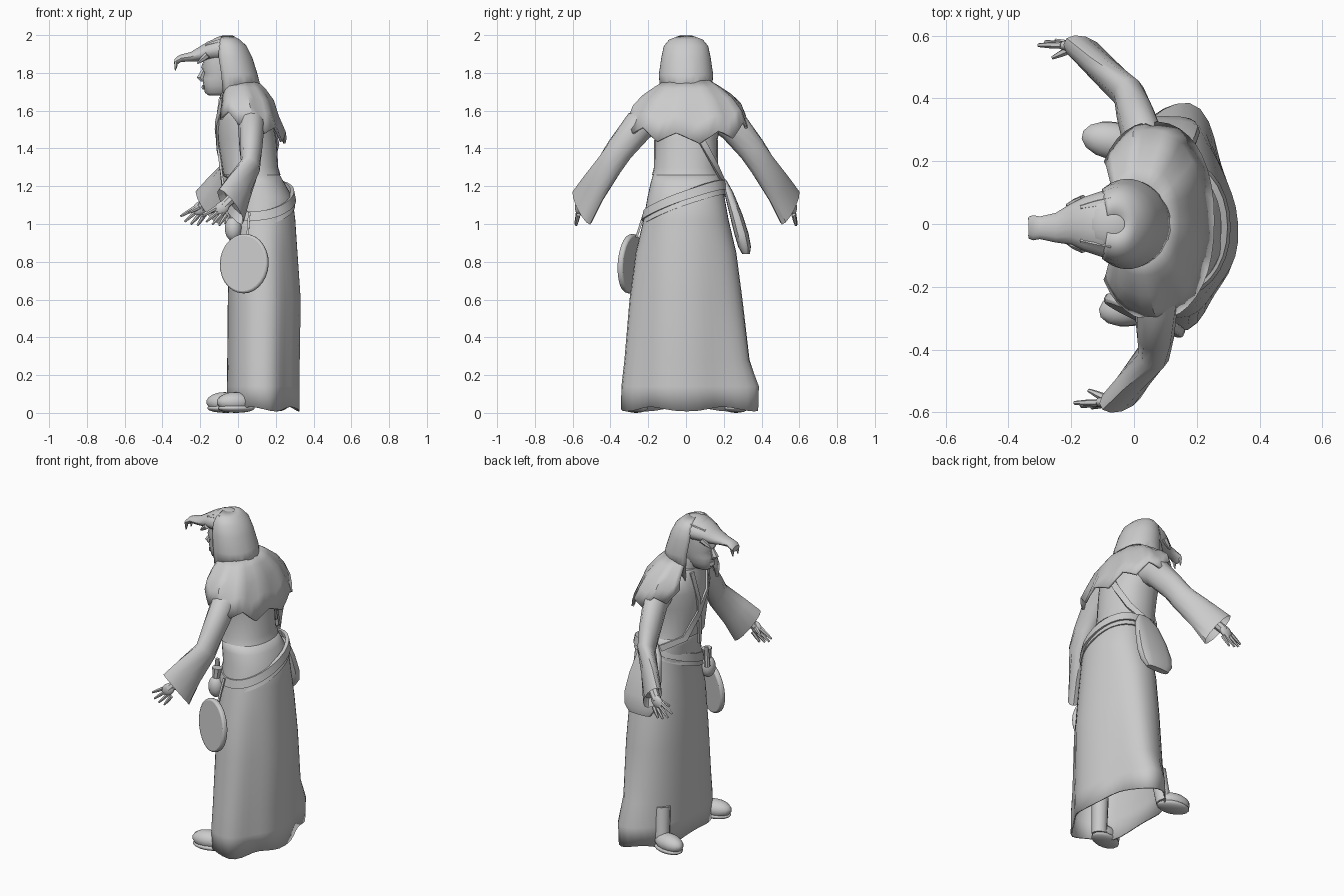
import bpy, bmesh, math
from mathutils import Vector as V

if "Cube" in bpy.data.objects:
    bpy.data.objects.remove(bpy.data.objects["Cube"])
TAU = 2 * math.pi


def finish(ob, thick=0.0, angle=40):
    if thick:
        m = ob.modifiers.new("cloth_thickness", 'SOLIDIFY')
        m.thickness, m.offset = thick, 0
    bpy.ops.object.select_all(action='DESELECT')
    ob.select_set(True)
    bpy.context.view_layer.objects.active = ob
    bpy.ops.object.shade_smooth_by_angle(angle=math.radians(angle))
    return ob


def loft(name, rings, closed=True, caps=(True, True), thick=0.0, angle=40):
    """Skin a list of equal-length point rings."""
    bm = bmesh.new()
    vs = [[bm.verts.new(p) for p in r] for r in rings]
    n = len(vs[0])
    for a, b in zip(vs, vs[1:]):
        for i in range(n if closed else n - 1):
            j = (i + 1) % n
            bm.faces.new((a[i], a[j], b[j], b[i]))
    if closed:
        for flag, r in zip(caps, (vs[0], vs[-1])):
            if flag:
                bm.faces.new(r)
    bmesh.ops.recalc_face_normals(bm, faces=bm.faces)
    me = bpy.data.meshes.new(name)
    bm.to_mesh(me)
    bm.free()
    ob = bpy.data.objects.new(name, me)
    bpy.context.collection.objects.link(ob)
    return finish(ob, thick, angle)


def oval(z, x0, x1, ry, cy=0, n=24, a0=0, a1=TAU, swell=None, dz=None, pw=0.9):
    """Horizontal ring; angle 0 is the figure's face side (-x)."""
    pts = []
    full = abs(a1 - a0 - TAU) < 1e-4
    for i in range(n):
        a = a0 + (a1 - a0) * i / (n if full else n - 1)
        c, s = math.cos(a), math.sin(a)
        k = swell(a) if swell else 1
        sc = lambda t: math.copysign(abs(t) ** pw, t)
        pts.append(V(((x0 + x1) / 2 - (x1 - x0) / 2 * sc(c) * k, cy + ry * sc(s) * k,
                      z + (dz(a, i) if dz else 0))))
    return pts


def ring(c, a, b, n=12):
    c, a, b = V(c), V(a), V(b)
    return [c + a * math.cos(TAU * i / n) + b * math.sin(TAU * i / n) for i in range(n)]


def spike(name, p, q, r0, r1, n=6):
    p, q = V(p), V(q)
    d = (q - p).normalized()
    a = d.orthogonal().normalized()
    b = d.cross(a)
    m = p.lerp(q, 0.55)
    return loft(name, [ring(c, a * r, b * r, n) for c, r in ((p, r0), (m, (r0 * 2 + r1) / 3), (q, r1))])


def ball(name, loc, scale, rot=(0, 0, 0), seg=14):
    bpy.ops.mesh.primitive_uv_sphere_add(segments=seg, ring_count=9, location=loc, rotation=rot)
    ob = bpy.context.object
    ob.name, ob.scale = name, scale
    return finish(ob, angle=60)


def strap(name, pts, w, bevel=0.006):
    """Flat band along points, lying against the body."""
    ps = [V(p) for p in pts]
    rings = []
    for i, p in enumerate(ps):
        d = (ps[min(i + 1, len(ps) - 1)] - ps[max(i - 1, 0)]).normalized()
        out = V((p.x - 0.06, p.y, 0)).normalized()
        side = d.cross(out).normalized()
        o = side.cross(d)
        rings.append([p + side * w + o * bevel, p - side * w + o * bevel,
                      p - side * w - o * bevel, p + side * w - o * bevel])
    return loft(name, rings)


# long skirt of the robe: valleys beside the back fold, flared side at the hem
def folds(f, flare):
    def k(a):
        b = a - .15 * max(0, -math.cos(a))
        back = max(0, -math.cos(a)) ** .5
        return 1 - f * back * (1 - math.cos(4 * b)) / 2 + flare * math.exp(-((a - 1.8) / .5) ** 2)
    return k
wavy = lambda a, i: .012 * math.cos(5 * a)
skirt = [(0.02, -.055, .325, .345, .005, .15, .1), (.14, -.055, .325, .338, 0, .15, .15),
         (.28, -.053, .325, .322, 0, .14, .04), (.6, -.05, .33, .295, 0, .12, 0), (.85, -.045, .312, .262, 0, .08, 0),
         (1.02, -.035, .3, .222, 0, .04, 0), (1.14, -.04, .285, .2, 0, 0, 0), (1.21, -.05, .245, .185, 0, 0, 0),
         (1.28, -.06, .205, .165, 0, 0, 0)]
loft("robe_skirt", [oval(z, a, b, r, cy, 40, swell=folds(f, g), dz=wavy if z < .1 else None)
                    for z, a, b, r, cy, f, g in skirt], caps=(False, False), thick=0.008)

# torso and vest
loft("vest_torso", [oval(*t) for t in ((1.26, -.078, .225, .18), (1.3, -.085, .213, .17), (1.45, -.108, .205, .168),
                                       (1.55, -.11, .18, .19), (1.62, -.1, .15, .18), (1.68, -.09, .1, .11))],
     caps=(False, True))


# slanted belts
def belt(name, z, g, h):
    tilt = lambda a, i: .08 * math.sin(a) - .025 * math.cos(a)
    rs = [oval(z + dz, -.05 - e, .3 + e, .218 + e, -.01, 30, dz=tilt, pw=.95)
          for dz, e in ((-h, g - .02), (-h, g), (h, g - .01), (h, g - .03))]
    loft(name, rs, caps=(False, False))
belt("belt_upper", 1.125, .008, .025)
belt("belt_lower", 1.09, .003, .018)


# shoulder capelet with jagged hem, open at the chest
def hem(amount):
    return lambda a, i: amount * ((.026, 0, -.03, 0)[i % 4] + (.085 if math.cos(a) < 0 else .05) * math.cos(a))
cape = [(1.76, -.05, .09, .105, 0), (1.72, -.085, .14, .17, .1), (1.67, -.1, .185, .235, .3),
        (1.61, -.11, .212, .285, .7), (1.54, -.12, .25, .31, 1)]
loft("shoulder_capelet", [oval(z, a, b, r, .01, 31, .6, TAU - .6, dz=hem(k)) for z, a, b, r, k in cape],
     closed=False, thick=.014)

# neck, face, nose, lips
loft("neck", [ring((.01, 0, 1.6), (.08, 0, 0), (0, .08, 0)), ring((-.06, 0, 1.75), (.06, 0, 0), (0, .06, 0))])
loft("face", [oval(*t, n=16) for t in ((1.68, -.155, -.06, .025), (1.695, -.175, -.02, .045), (1.73, -.183, 0, .06),
                                       (1.77, -.188, .02, .072), (1.80, -.178, .03, .075), (1.83, -.195, .04, .08),
                                       (1.9, -.17, .04, .08))])
loft("nose", [ring((-.18, 0, 1.82), (0, .01, 0), (.012, 0, 0), 6), ring((-.2, 0, 1.775), (0, .02, 0), (.022, 0, 0), 6),
              ring((-.185, 0, 1.755), (0, .016, 0), (.015, 0, 0), 6)])
loft("lips", [ring((-.182, 0, z), (0, .022, 0), (w, 0, 0), 8) for z, w in ((1.712, .006), (1.724, .012), (1.736, .006))])

# hood draped around the head, with lappets beside the face
lap = lambda k: (lambda a, i: k * (-.13 * max(0, math.cos(a)) + (.01 if i % 3 else -.01)))
hood = [(1.992, -.1, -.03, .03, 0), (1.972, -.12, .005, .085, 0), (1.94, -.14, .04, .112, 0), (1.88, -.15, .07, .125, 0),
        (1.79, -.14, .098, .138, 0), (1.71, -.13, .118, .13, 1)]
loft("hood", [oval(z, a, b, r, 0, 25, 1.0, TAU - 1.0, dz=lap(k), pw=1) for z, a, b, r, k in hood],
     closed=False, thick=.012)
ball("hood_crown", (-.065, 0, 1.935), (.095, .095, .063))

# animal skull mask on top of the hood
skull = [(-.03, 1.92, .1, .06), (-.1, 1.925, .106, .066), (-.16, 1.915, .086, .052), (-.2, 1.9, .066, .042),
         (-.25, 1.885, .047, .026), (-.3, 1.878, .036, .02), (-.322, 1.866, .04, .022), (-.337, 1.855, .034, .016)]
loft("skull_mask", [ring((x, -.012 * (x < -.2), z), (0, ry, 0), (0, 0, rz), 14) for x, z, ry, rz in skull])
for s in (-1, 1):
    spike("fang", (-.327, s * .027 - .012, 1.86), (-.332, s * .024 - .012, 1.812), .011, .002)
    spike("cheek_spur", (-.16, s * .076, 1.895), (-.215, s * .06, 1.85), .018, .004)
    spike("brow_ridge", (-.07, s * .07, 1.965), (-.17, s * .052, 1.945), .02, .008)

# sleeves and hands; the two arms differ by a forward shift
for s, fwd in ((-1, 0), (1, -.115)):
    sh = lambda x, y, z, k=1: (x + fwd * k, s * y, z)
    d = lambda x, y, z: (x, s * y, z)
    loft("sleeve", [ring(sh(.06, .14, 1.57, .1), d(.075, 0, 0), d(0, .03, .06)),
                    ring(sh(.07, .25, 1.52, .3), d(.07, 0, 0), d(0, .055, .065)),
                    ring(sh(.068, .35, 1.395, .55), d(.06, .01, 0), d(-.01, .058, .045)),
                    ring(sh(.065, .41, 1.305, .7), d(.046, .025, 0), d(-.02, .05, .05)),
                    ring(sh(.005, .49, 1.19, .88), d(.038, .03, 0), d(-.045, .043, .07)),
                    ring(sh(-.04, .55, 1.09), d(.036, .03, 0), d(-.06, .042, .093)),
                    ring(sh(-.02, .525, 1.12), d(.028, .022, 0), d(-.048, .035, .073))])
    spike("wrist", sh(-.02, .53, 1.15), sh(-.08, .565, 1.09), .028, .026, 8)
    ball("palm", sh(-.085, .568, 1.085), (.045, .02, .034), (0, -.7, 0), 10)
    for i, (x, y, z) in enumerate(((-.19, .57, 1.04), (-.168, .58, 1.012), (-.135, .585, .998), (-.1, .582, .992))):
        spike("finger", sh(-.115 + .018 * i, .57, 1.085 - .012 * i), sh(x, y, z), .012, .006)
    spike("thumb", sh(-.08, .56, 1.095), sh(-.145, .53, 1.06), .014, .006)

# shoes with soles, and lower legs
for s, x, r in ((-1, -.015, .2), (1, -.07, -.2)):
    ball("shoe", (x, s * .265, .057), (.1, .06, .053), (0, 0, r))
    ball("shoe_sole", (x + .005, s * .265, .025), (.1, .062, .025), (0, 0, r))
    spike("lower_leg", (x + .06, s * .25, .04), (x + .08, s * .22, .25), .045, .05, 10)

# round hand drum hanging at the hip
bpy.ops.mesh.primitive_cylinder_add(vertices=28, radius=.15, depth=.032, location=(.033, -.292, .79),
                                    rotation=(math.radians(86), 0, math.radians(-25)))
drum = bpy.context.object
drum.name, drum.scale = "hand_drum", (.93, 1.05, 1)
bv = drum.modifiers.new("soft_rim", 'BEVEL')
bv.width, bv.segments = .01, 2
finish(drum)
strap("drum_cord", [(.06, -.22, 1.06), (.055, -.24, 1.0), (.05, -.262, .93)], .006)

# satchel on the other hip
bag = [(1.235, .2, .04, .012), (1.17, .225, .08, .024), (1.05, .265, .105, .034), (.95, .293, .115, .038),
       (.88, .31, .105, .034), (.84, .318, .075, .02)]
loft("satchel", [oval(z, .095 - rx, .095 + rx, ry, y, 16, pw=.7) for z, y, rx, ry in bag])

# satchel strap across back and chest, vest edging
strap("satchel_strap", [(.08, .2, 1.22), (.17, .16, 1.3), (.205, .09, 1.43), (.185, 0, 1.56), (.14, -.08, 1.64)], .018)
strap("chest_strap", [(.04, .195, 1.21), (-.07, .11, 1.27), (-.105, .03, 1.4), (-.112, -.05, 1.53), (-.08, -.09, 1.66)], .018)
strap("vest_edge", [(-.08, -.02, 1.2), (-.098, .01, 1.35), (-.115, .04, 1.5), (-.09, .07, 1.67)], .012)

# belt pouch and small vial
ball("belt_pouch", (-.025, -.18, .975), (.045, .045, .065), seg=12)
spike("pouch_neck", (-.025, -.18, 1.02), (-.02, -.175, 1.09), .022, .03, 8)
spike("vial", (-.055, -.13, 1.0), (-.05, -.13, 1.12), .018, .012, 8)
